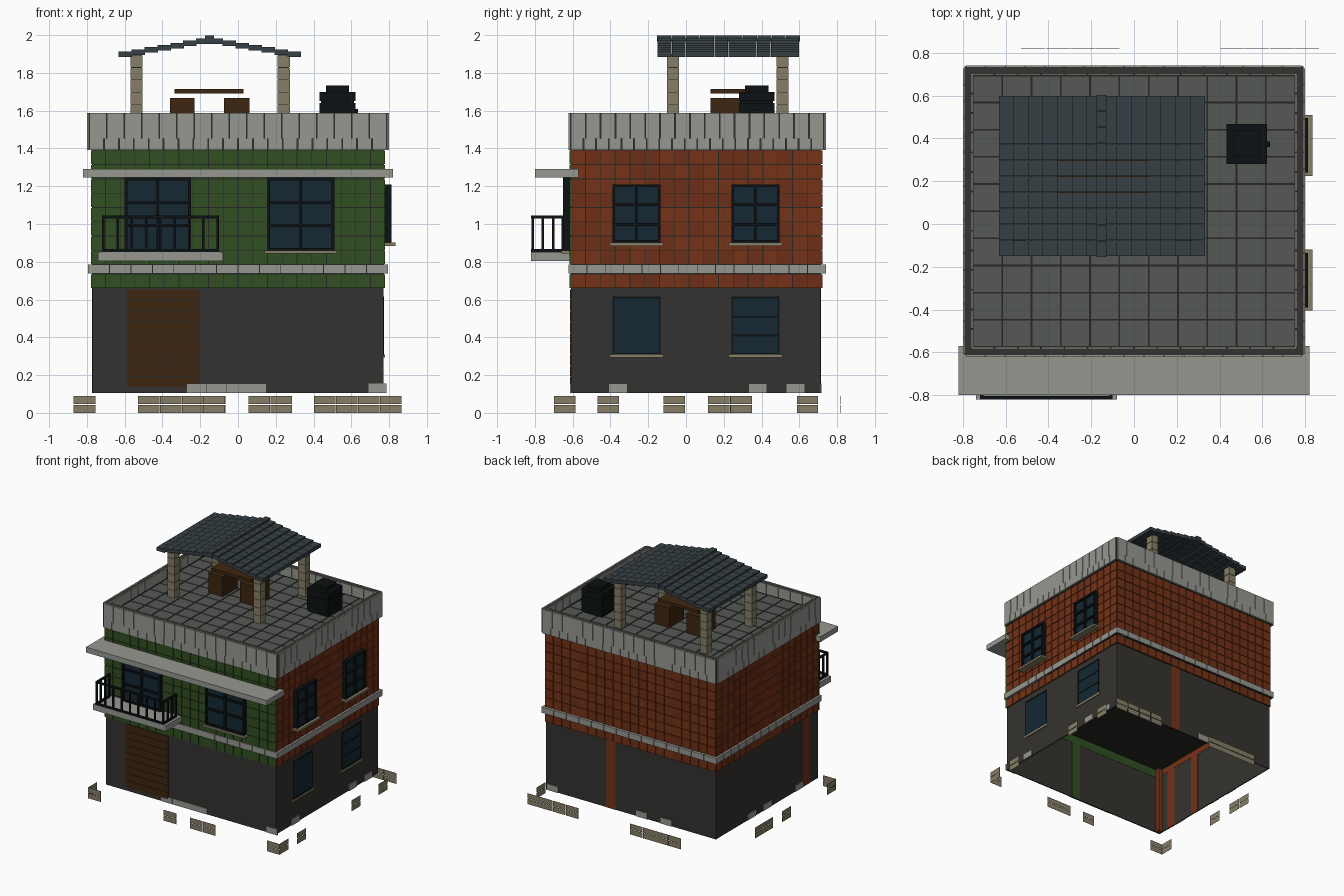
import bpy, bmesh, random

if "Cube" in bpy.data.objects:
    bpy.data.objects.remove(bpy.data.objects["Cube"])
random.seed(4)

def mat(name, hexcol):
    lin = [(int(hexcol[i:i + 2], 16) / 255) ** 2.2 for i in (0, 2, 4)]
    m = bpy.data.materials.new(name)
    m.diffuse_color = (*lin, 1)
    m.use_nodes = True
    m.node_tree.nodes["Principled BSDF"].inputs["Base Color"].default_value = m.diffuse_color
    return m

DARK = mat("mortar", "2a2a28")
PLASTER = mat("plaster", "383633")
GREEN = mat("green_brick", "345026")
BRICK, BRICK2 = mat("red_brick", "74361d"), mat("red_brick_dark", "6c321c")
CONC = mat("concrete", "969690")
FLOOR = mat("roof_paving", "575956")
STONE = mat("sandstone", "857d66")
WOOD = mat("wood", "412a17")
GLASS = mat("glass", "1b2c35")
BLACK = mat("black_metal", "14181a")
SLATE = mat("slate", "394246")

def boxes(name, items, *mats):
    """One object from many (x0,x1,y0,y1,z0,z1) boxes."""
    bm = bmesh.new()
    for x0, x1, y0, y1, z0, z1 in items:
        k = random.randrange(len(mats))
        v = [bm.verts.new((x, y, z)) for z in (z0, z1)
             for x, y in ((x0, y0), (x1, y0), (x1, y1), (x0, y1))]
        for f in ((3, 2, 1, 0), (4, 5, 6, 7), (0, 1, 5, 4), (1, 2, 6, 5), (2, 3, 7, 6), (3, 0, 4, 7)):
            bm.faces.new([v[i] for i in f]).material_index = k
    me = bpy.data.meshes.new(name)
    bm.to_mesh(me)
    bm.free()
    for m in mats:
        me.materials.append(m)
    ob = bpy.data.objects.new(name, me)
    bpy.context.collection.objects.link(ob)
    return ob

def on(axis, a, b, u0, u1, z0, z1):
    """Box spanning a..b across a wall and u0..u1 along it."""
    a, b = min(a, b), max(a, b)
    return (u0, u1, a, b, z0, z1) if axis == 'y' else (a, b, u0, u1, z0, z1)

def tiles(axis, a, b, u0, u1, z0, z1, nu, nz, gap=0.004):
    du, dz, g = (u1 - u0) / nu, (z1 - z0) / nz, gap / 2
    return [on(axis, a, b, u0 + i * du + g, u0 + (i + 1) * du - g,
               z0 + j * dz + g, z0 + (j + 1) * dz - g) for i in range(nu) for j in range(nz)]

def ring(x0, x1, y0, y1, z0, z1, t):
    return [(x0, x1, y0, y0 + t, z0, z1), (x0, x1, y1 - t, y1, z0, z1),
            (x0, x0 + t, y0 + t, y1 - t, z0, z1), (x1 - t, x1, y0 + t, y1 - t, z0, z1)]

# Ground floor: hollow, open below
boxes("ground_walls", ring(-.77, .77, -.61, .712, .105, .665, .008), PLASTER)
boxes("inner_green_frame", [(.04, .12, -.603, -.600, .105, .66), (-.76, .76, -.603, -.600, .59, .66)], GREEN)
boxes("brick_posts", [(.14, .22, .71, .715, .105, .66), (-.772, -.76, -.50, -.42, .105, .66),
                      (-.763, -.760, -.22, -.14, .105, .66), (-.763, -.760, -.60, .70, .61, .66),
                      (-.763, -.725, -.603, -.565, .105, .66)], BRICK)
boxes("plinth_blocks",
      tiles('y', -.615, -.605, -.27, .15, .105, .155, 4, 1, .002) + [on('y', -.615, -.605, .69, .785, .105, .155)] +
      [on('x', .765, .778, u, u + .1, .105, .155) for u in (-.41, .33, .53)] +
      [on('x', -.774, -.765, u, u + .1, .105, .155) for u in (-.41, .0, .2)] +
      [on('y', .705, .717, u, u + .1, .105, .155) for u in (-.37, -.15, .66)], CONC)

# Upper floor: core plus brick facing
boxes("upper_core", [(-.772, .772, -.612, .715, .66, 1.4)], DARK)
boxes("front_brick", tiles('y', -.61, -.618, -.78, .78, .66, .735, 20, 1) +
      tiles('y', -.61, -.618, -.78, .78, .785, 1.39, 20, 8), GREEN)
side = []
for axis, a, b, u0, u1, n in (('x', .77, .778, -.61, .72, 17), ('x', -.77, -.778, -.61, .72, 17),
                              ('y', .71, .722, -.775, .775, 20)):
    side += tiles(axis, a, b, u0, u1, .66, .735, n, 1, .004) + tiles(axis, a, b, u0, u1, .785, 1.39, n, 8, .004)
boxes("side_and_back_brick", side, BRICK, BRICK2)

def wall_band(X, Y0, Y1, z0, z1, n, depth, inset=0.0):
    """Tiled band on all four walls; inset leaves the outer corners open."""
    d, i = depth, inset
    return (tiles('y', Y0, Y0 + d, -X + i, X - i, z0, z1, n, 1) + tiles('y', Y1, Y1 - d, -X + i, X - i, z0, z1, n, 1) +
            tiles('x', -X, -X + d, Y0 + i, Y1 - i, z0, z1, n, 1) + tiles('x', X, X - d, Y0 + i, Y1 - i, z0, z1, n, 1))

# String course, parapet and roof deck
ROOF = 1.505
boxes("string_course_core", ring(-.787, .787, -.615, .735, .737, .783, .04), DARK)
boxes("string_course", wall_band(.793, -.622, .74, .735, .787, 14, .03), CONC)
boxes("parapet_core", ring(-.792, .792, -.614, .734, 1.395, 1.588, .032), PLASTER)
boxes("parapet_facing", wall_band(.80, -.622, .742, 1.45, 1.59, 17, .010, .012) +
      wall_band(.80, -.622, .742, 1.39, 1.455, 20, .012, .012) +
      wall_band(.761, -.583, .703, ROOF, 1.59, 14, .007), CONC)
boxes("roof_deck", [(-.77, .77, -.59, .71, 1.40, ROOF - .005)], DARK)
dx, dy = 1.508 / 11, 1.27 / 10
boxes("roof_paving", [(-.754 + i * dx + .004, -.754 + (i + 1) * dx - .004,
                       -.575 + j * dy + .004, -.575 + (j + 1) * dy - .004, ROOF - .01, ROOF)
                      for i in range(11) for j in range(10)], FLOOR)

# Ledge over the front windows
boxes("front_ledge", [(-.82, .82, -.80, -.57, 1.247, 1.29)], CONC)

# Windows
def window(name, axis, wall, out, u0, u1, z0, z1, cols, bars, sill=0.0, t=.014):
    boxes(name + "_glass", [on(axis, wall, wall + out * .6, u0 + .003, u1 - .003, z0 + .003, z1 - .003)], GLASS)
    f, e = [], wall + out
    for u in (u0, u1 - t) + (((u0 + u1 - t) / 2,) if cols == 2 else ()):
        f.append(on(axis, wall, e, u, u + t, z0, z1))
    for z in [z0, z1 - t] + bars:
        f.append(on(axis, wall, e, u0, u1, z, z + t))
    boxes(name + "_frame", f, BLACK)
    if sill:
        boxes(name + "_sill", [on(axis, wall, wall + sill, u0 - .015, u1 + .015, z0 - .016, z0 + .001)], STONE)

window("balcony_door", 'y', -.61, -.04, -.60, -.25, .85, 1.245, 2, [.985, 1.105])
window("front_window", 'y', -.61, -.04, .155, .51, .86, 1.245, 2, [.985, 1.105], -.05)
for i, u in enumerate((-.39, .24)):
    window(f"side_window_{i}", 'x', .77, .043, u, u + .255, .90, 1.21, 2, [.99, 1.095], .065)
    window(f"ground_window_{i}", 'x', .765, .009, u, u + .255, .308, .615, 1, [[], [.405, .505]][i], .013, .009)

# Plank front door
boxes("door_core", [(-.585, -.205, -.612, -.605, .137, .653)], DARK)
boxes("door_planks", tiles('y', -.608, -.615, -.59, -.20, .135, .655, 1, 9, .005), WOOD)

# Balcony
boxes("balcony_slab", [(-.74, -.08, -.82, -.61, .805, .852)], CONC)
rail = []
for z in (.853, 1.03):
    rail += [(-.72, -.10, -.82, -.805, z, z + .014), (-.72, -.705, -.82, -.645, z, z + .014),
             (-.115, -.10, -.82, -.645, z, z + .014)]
rail += [(x, x + .013, -.819, -.806, .855, 1.04) for x in [-.719 + .0755 * i for i in range(9)]]
rail += [(x, x + .013, y, y + .013, .855, 1.04) for x in (-.719, -.114) for y in (-.765, -.71, -.658)]
boxes("balcony_railing", rail, BLACK)

# Roof pavilion: stone posts, stepped slate roof, ridge
posts, cores = [], []
h = (1.895 - ROOF) / 6
for x in (-.57, .21):
    for y in (-.10, .48):
        cores.append((x + .003, x + .061, y + .003, y + .059, ROOF, 1.90))
        posts += [(x, x + .064, y, y + .062, ROOF + k * h, ROOF + (k + 1) * h - .003) for k in range(6)]
boxes("pavilion_post_cores", cores, DARK)
boxes("pavilion_posts", posts, STONE)
slates = []
for i in range(7):
    top = 1.983 - i * .0118
    for s in (-1, 1):
        xs = sorted((-.15 + s * (i * .0685), -.15 + s * (.003 + (i + 1) * .0685)))
        slates += [(*xs, -.15 + j * .075, -.15 + j * .075 + .073, top - .029, top) for j in range(10)]
boxes("pavilion_slates", slates, SLATE)
boxes("pavilion_ridge", tiles('x', -.175, -.128, -.155, .605, 1.965, 2.0, 10, 1, .002), SLATE)

# Table and benches
boxes("table_top", [(-.335, .03, .13, .32, 1.69, 1.714)], WOOD)
boxes("benches", [(-.36, -.23, .13, .32, ROOF, 1.668), (-.075, .06, .13, .32, ROOF, 1.668)], WOOD)

# Water tank
boxes("water_tank", [(.44, .614, .287, .461, ROOF, 1.70), (.432, .622, .28, .468, ROOF + .015, 1.64),
                     (.432, .622, .28, .468, 1.65, 1.70), (.465, .588, .313, .437, 1.70, 1.732),
                     (.61, .636, .36, .385, 1.585, 1.61)], BLACK)

# Loose border stones: thin upright slabs round the plot
S, T = .116, .001
border = []
for axis, pos, groups in (('y', -.70, ((-.87, 1), (-.185, 1), (.055, 2), (.75, 1))),
                          ('y', .82 - T, ((.402, 4), (-.53, 4))),
                          ('x', .866 - T, ((-.70, 1), (-.47, 1), (.235, 1), (.585, 1))),
                          ('x', -.87, ((-.70, 1), (-.12, 1), (.115, 2)))):
    for u, n in groups:
        border += tiles(axis, pos, pos + T, u, u + n * S, -.0015, .09, n, 2, .003)
boxes("border_stones", border, STONE)
